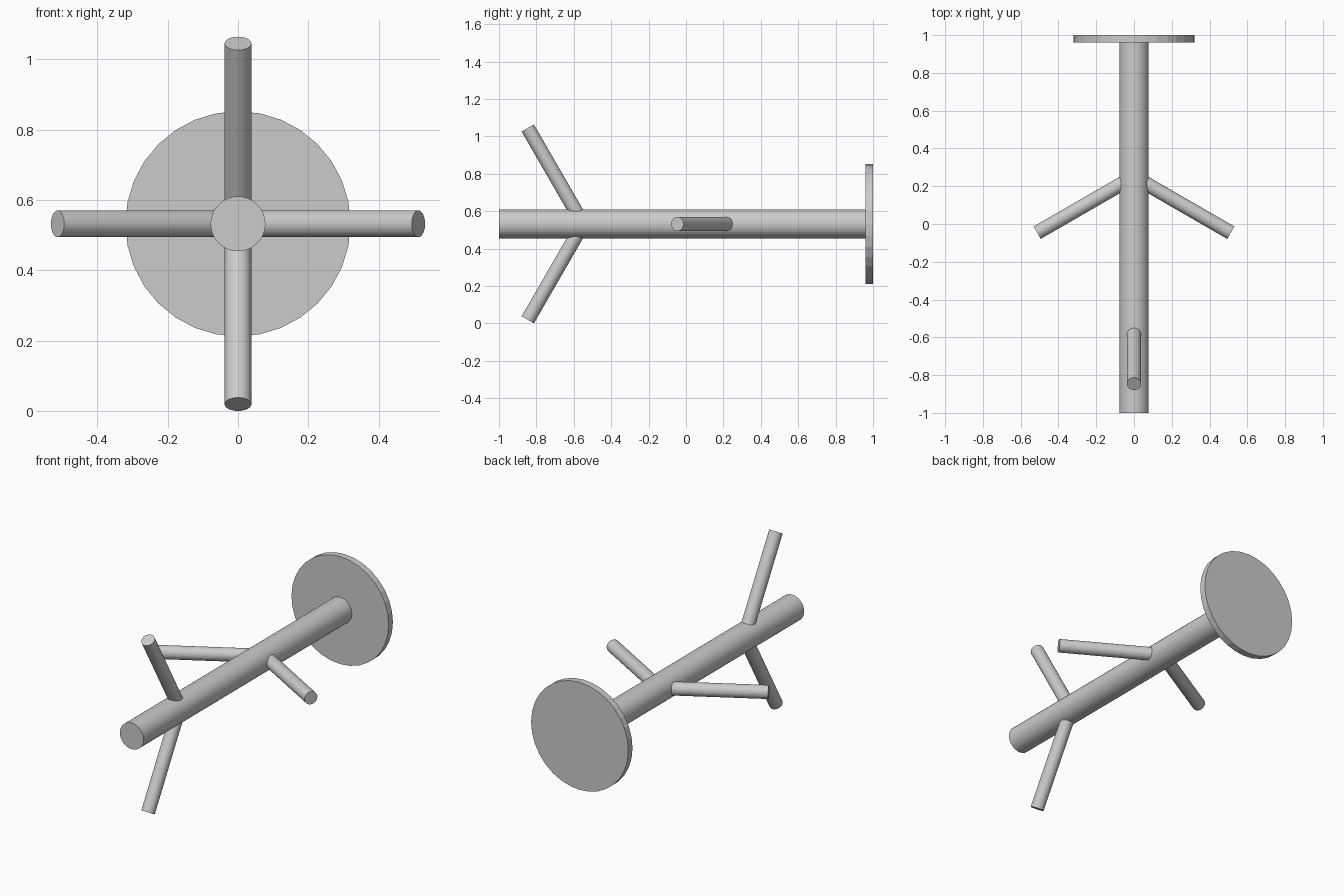
import bpy
from mathutils import Vector

if "Cube" in bpy.data.objects:
    bpy.data.objects.remove(bpy.data.objects["Cube"])

AXIS_Z = 0.532      # height of the trunk's centre line
SIDES = 32


def rod(name, start, end, radius):
    """Cylinder running from start to end."""
    start, end = Vector(start), Vector(end)
    axis = end - start
    bpy.ops.mesh.primitive_cylinder_add(
        vertices=SIDES, radius=radius, depth=axis.length,
        location=(start + end) / 2,
        rotation=axis.to_track_quat('Z', 'Y').to_euler())
    obj = bpy.context.object
    obj.name = name
    return obj


def branch(name, base_y, side):
    """Peg leaning 60 degrees off the trunk, towards the front."""
    start = Vector((0, base_y, AXIS_Z))
    direction = Vector(side) * 0.866 + Vector((0, -0.5, 0))
    return rod(name, start, start + direction * 0.592, 0.038)


# Wall plate and trunk
rod("wall_plate", (0, 0.96, AXIS_Z), (0, 1, AXIS_Z), 0.32)
rod("trunk", (0, 0.965, AXIS_Z), (0, -1, AXIS_Z), 0.078)

# Upper and lower pegs near the tip, left and right pegs further back
for label, s in (("upper", 1), ("lower", -1)):
    branch(label + "_peg", -0.55, (0, 0, s))
for label, s in (("right", 1), ("left", -1)):
    branch(label + "_peg", 0.25, (s, 0, 0))
